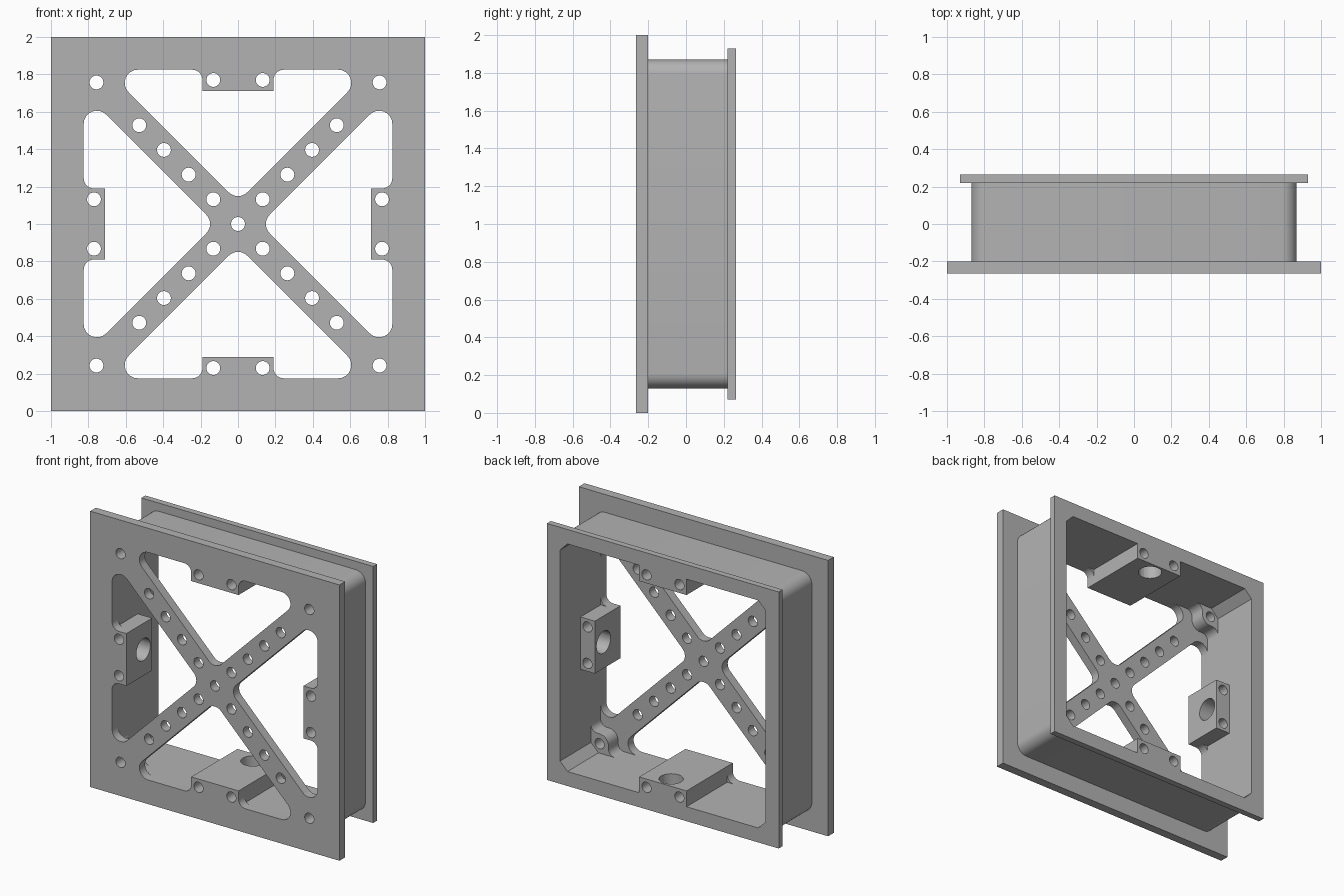
import bpy, bmesh
from math import pi, sin, cos, tan, atan2
from mathutils import Vector, Matrix

cube = bpy.data.objects.get("Cube")
if cube:
    bpy.data.objects.remove(cube, do_unlink=True)

grey = bpy.data.materials.new("plain_grey")
grey.use_nodes = True
GREY = (0.45, 0.45, 0.45, 1)
grey.diffuse_color = GREY
grey.node_tree.nodes["Principled BSDF"].inputs["Base Color"].default_value = GREY

# Depth levels, front to back
FRONT, PLATE, BOSS, SIDE, TUBE, BACK = -0.265, -0.2, -0.09, 0.03, 0.22, 0.265
INNER, BLOCK_IN, BLOCK_W = 0.825, 0.71, 0.19
HOLE, PITCH = 0.037, 0.132


def rounded(corners, steps=8):
    """Outline from (x, z, radius) corners, each filleted by its radius."""
    out = []
    for i, (x, z, r) in enumerate(corners):
        p = Vector((x, z))
        if r == 0:
            out.append(p)
            continue
        u = (Vector(corners[i - 1][:2]) - p).normalized()
        v = (Vector(corners[(i + 1) % len(corners)][:2]) - p).normalized()
        half = u.angle(v) / 2
        centre = p + (u + v).normalized() * r / sin(half)
        s = p + u * r / tan(half) - centre
        e = p + v * r / tan(half) - centre
        a = atan2(s.y, s.x)
        turn = (atan2(e.y, e.x) - a + pi) % (2 * pi) - pi
        for k in range(steps + 1):
            t = a + turn * k / steps
            out.append(centre + r * Vector((cos(t), sin(t))))
    return out


def square(h, r=0):
    return rounded([(-h, -h, r), (h, -h, r), (h, h, r), (-h, h, r)])


def circle(x, z, r=HOLE, n=32):
    return [Vector((x + r * cos(2 * pi * k / n), z + r * sin(2 * pi * k / n))) for k in range(n)]


def turned(points, quarter):
    rot = Matrix.Rotation(quarter * pi / 2, 2)
    return [rot @ p for p in points]


def smooth(obj):
    bpy.ops.object.select_all(action='DESELECT')
    obj.select_set(True)
    bpy.context.view_layer.objects.active = obj
    bpy.ops.object.shade_smooth_by_angle(angle=pi / 6)


def extrude(name, outlines, y0, y1):
    """Fill nested outlines (inner ones are holes) and extrude from y0 to y1."""
    curve = bpy.data.curves.new(name, 'CURVE')
    curve.dimensions = '2D'
    curve.fill_mode = 'BOTH'
    curve.extrude = (y1 - y0) / 2
    for pts in outlines:
        spline = curve.splines.new('POLY')
        spline.points.add(len(pts) - 1)
        for point, p in zip(spline.points, pts):
            point.co = (p.x, p.y, 0, 1)
        spline.use_cyclic_u = True
    temp = bpy.data.objects.new("temp", curve)
    bpy.context.collection.objects.link(temp)
    bpy.context.view_layer.update()
    mesh = bpy.data.meshes.new_from_object(temp.evaluated_get(bpy.context.evaluated_depsgraph_get()))
    bpy.data.objects.remove(temp, do_unlink=True)
    mesh.transform(Matrix.Translation((0, (y0 + y1) / 2, 1)) @ Matrix.Rotation(pi / 2, 4, 'X'))
    bm = bmesh.new()
    bm.from_mesh(mesh)
    bmesh.ops.remove_doubles(bm, verts=bm.verts, dist=1e-5)
    bmesh.ops.recalc_face_normals(bm, faces=bm.faces)
    bm.to_mesh(mesh)
    bm.free()
    mesh.name = name
    mesh.materials.clear()
    mesh.materials.append(grey)
    obj = bpy.data.objects.new(name, mesh)
    bpy.context.collection.objects.link(obj)
    smooth(obj)
    return obj


# Front plate: four notched triangular openings leave a diagonal cross
ARM, R, F = 0.12, 0.07, 0.055
opening = rounded([
    (0, ARM, R), (INNER - ARM, INNER, R),
    (BLOCK_W, INNER, F), (BLOCK_W, BLOCK_IN, 0),
    (-BLOCK_W, BLOCK_IN, 0), (-BLOCK_W, INNER, F),
    (ARM - INNER, INNER, R)])
block_holes = [circle(s * PITCH, 0.77) for s in (-1, 1)]
corner_hole = circle(0.757, 0.757)
arm_holes = [circle(k * PITCH, k * PITCH) for k in range(1, 5)]
plate = [square(1), circle(0, 0)]
for q in range(4):
    plate += [turned(o, q) for o in [opening, corner_hole] + block_holes + arm_holes]
extrude("front_plate", plate, FRONT, PLATE)

# Tube walls and back flange share a chamfered inner outline
c = INNER - 0.06
corner_pair = [Vector((INNER, c)), Vector((c, INNER))]
inside = [p for q in range(4) for p in turned(corner_pair, q)]
extrude("tube_walls", [square(0.87, 0.08), inside], PLATE, TUBE)
extrude("back_flange", [square(0.93), inside], TUBE, BACK)

# Mounting blocks: full depth at top and bottom, shorter at the sides
block = [Vector(p) for p in ((-BLOCK_W, BLOCK_IN), (BLOCK_W, BLOCK_IN),
                             (BLOCK_W, INNER), (-BLOCK_W, INNER))]
for q, name in enumerate(("top_block", "right_block", "bottom_block", "left_block")):
    end, bore_y = (BACK, 0.17) if q % 2 == 0 else (SIDE, -0.07)
    obj = extrude(name, [turned(o, q) for o in [block] + block_holes], PLATE, end)
    # Blind bore from the inner face
    direction = turned([Vector((0, 1))], q)[0]
    axis = Vector((direction.x, 0, direction.y))
    bpy.ops.mesh.primitive_cylinder_add(
        vertices=40, radius=0.08, depth=0.2,
        location=axis * 0.72 + Vector((0, bore_y, 1)),
        rotation=axis.to_track_quat('Z', 'Y').to_euler())
    cutter = bpy.context.object
    cutter.hide_render = True
    cutter.data.materials.append(grey)
    bore = obj.modifiers.new("bore", 'BOOLEAN')
    bore.operation = 'DIFFERENCE'
    bore.solver = 'EXACT'
    bore.object = cutter
    bpy.context.view_layer.objects.active = obj
    bpy.ops.object.modifier_apply(modifier="bore")
    bpy.data.objects.remove(cutter, do_unlink=True)
    smooth(obj)

# Corner bosses blended into the walls
W, B, E = INNER + 0.01, 0.685, 0.62
boss = rounded([(W, W, 0), (E, W, 0), (E, INNER, 0), (B, INNER, 0.05),
                (B, B, R), (INNER, B, 0.05), (INNER, E, 0), (W, E, 0)])
for q, name in enumerate(("top_left", "top_right", "bottom_right", "bottom_left")):
    extrude(name + "_boss", [turned(boss, q), turned(corner_hole, q)], PLATE, BOSS)
